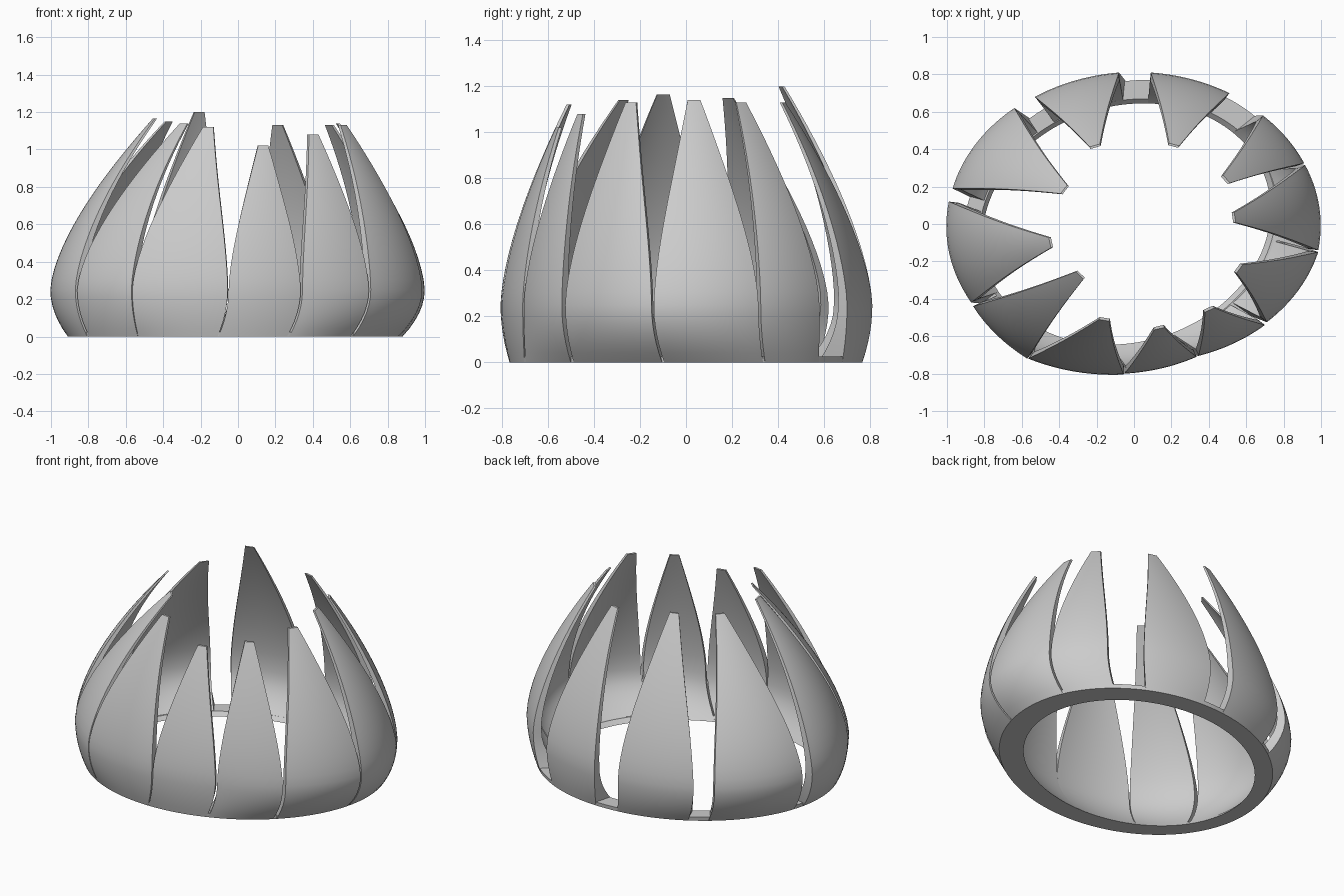
import bpy
import bmesh
import math
from mathutils import Vector

cube = bpy.data.objects.get("Cube")
if cube:
    bpy.data.objects.remove(cube, do_unlink=True)

DEPTH = 0.81        # half depth of the oval plan (half width is 1)
BELLY = 0.25        # height where every petal is widest
COLUMNS = 14

# Petals, counter-clockwise: start corner, end corner and tip centre in plan, tip height
PETALS = [
    ((-.08, .81), (-.53, .68), (-.21, .42), 1.20),
    ((-.64, .62), (-.97, .19), (-.375, .185), 1.15),
    ((-.99, .12), (-.87, -.42), (-.45, -.10), 1.165),
    ((-.86, -.44), (-.57, -.72), (-.29, -.275), 1.14),
    ((-.565, -.72), (-.055, -.805), (-.16, -.515), 1.12),
    ((-.05, -.80), (.335, -.71), (.135, -.56), 1.02),
    ((.345, -.705), (.70, -.54), (.405, -.46), 1.08),
    ((.71, -.525), (.985, -.15), (.565, -.24), 1.13),
    ((.985, -.14), (.915, .315), (.54, .035), 1.14),
    ((.91, .325), (.69, .58), (.495, .24), 1.13),
    ((.51, .70), (.09, .81), (.215, .425), 1.13),
]

# Pale grey clay
grey = bpy.data.materials.new("pale grey")
grey.use_nodes = True
COLOR = (0.6, 0.6, 0.6, 1)
grey.diffuse_color = COLOR
grey.node_tree.nodes["Principled BSDF"].inputs["Base Color"].default_value = COLOR


def skewed_oval(angle, rx, ry, skew, cx):
    """Point on an oval whose long axis is turned a little in plan."""
    return Vector((cx + rx * math.cos(angle - skew), ry * math.sin(angle + skew), 0))


def foot_outer(angle):
    return skewed_oval(angle, .895, .767, .05, -.015)


def foot_inner(angle):
    return skewed_oval(angle, .77, .645, .06, -.04)


def oval_arc(start, end):
    """Angles and plan points on the oval from one corner to another."""
    def polar(p):
        return math.atan2(p[1] / DEPTH, p[0]), math.hypot(p[0], p[1] / DEPTH)
    (a, ra), (b, rb) = polar(start), polar(end)
    b = a + (b - a) % math.tau
    angles, points = [], []
    for i in range(COLUMNS + 1):
        t = i / COLUMNS
        angle, radius = a + (b - a) * t, ra + (rb - ra) * t
        angles.append(angle)
        points.append(skewed_oval(angle, radius, radius * DEPTH, 0, 0))
    return angles, points


def finish(bm, name):
    bmesh.ops.recalc_face_normals(bm, faces=bm.faces)
    mesh = bpy.data.meshes.new(name)
    bm.to_mesh(mesh)
    bm.free()
    mesh.materials.append(grey)
    obj = bpy.data.objects.new(name, mesh)
    bpy.context.collection.objects.link(obj)
    bpy.ops.object.select_all(action='DESELECT')
    obj.select_set(True)
    bpy.context.view_layer.objects.active = obj
    bpy.ops.object.shade_smooth_by_angle(angle=math.radians(35))


def loft(loops, closed, name):
    """Skin a list of closed cross-section loops; cap or join the ends."""
    bm = bmesh.new()
    rows = [[bm.verts.new(p) for p in loop] for loop in loops]
    count = len(rows[0])
    pairs = list(zip(rows, rows[1:])) + ([(rows[-1], rows[0])] if closed else [])
    for low, high in pairs:
        for i in range(count):
            j = (i + 1) % count
            bm.faces.new((low[i], low[j], high[j], high[i]))
    if not closed:
        # Caps as quad strips between the outer and inner edge
        for row in (rows[0], rows[-1]):
            for i in range(count // 2 - 1):
                bm.faces.new((row[i], row[i + 1], row[-2 - i], row[-1 - i]))
    finish(bm, name)


def petal(start, end, tip, height, name):
    angles, belly = oval_arc(start, end)
    middle = (belly[0] + belly[-1]) / 2
    across = (belly[-1] - belly[0]).normalized() * 0.028
    lean = Vector((*tip, 0)) - middle
    loops = []
    # Rounded foot, thick at the bottom
    for i in range(6):
        t = i / 6
        rise = 1 - (1 - t) ** 2
        z = Vector((0, 0, BELLY * t))
        outer = [foot_outer(a).lerp(p, rise) + z for a, p in zip(angles, belly)]
        inner = [foot_inner(a).lerp(p * .945, rise) + z for a, p in zip(angles, belly)]
        loops.append(outer + inner[::-1])
    # Blade leaning in and narrowing to the blunt thin tip
    for i in range(17):
        s = i / 16
        z = Vector((0, 0, BELLY + (height - BELLY) * s))
        f = s ** 1.55
        narrow = f + .05 * math.sin(math.pi * f)
        flat = []
        for k, p in enumerate(belly):
            blunt = across * (2 * k / COLUMNS - 1)
            flat.append(middle + lean * f + (p - middle).lerp(blunt, narrow))
        outer = [p + z for p in flat]
        inner = [p * (.945 + .03 * s ** .6) + z for p in flat]
        loops.append(outer + inner[::-1])
    loft(loops, False, name)


for number, (start, end, tip, height) in enumerate(PETALS, 1):
    petal(start, end, tip, height, f"petal_{number}")

# Base ring joining the petals, its inner wall sloping outward
turn = [math.tau * i / 128 for i in range(128)]
lift = Vector((0, 0, .025))
loft([[foot_outer(a) for a in turn],
      [foot_outer(a) * 1.005 + lift for a in turn],
      [foot_inner(a).lerp(foot_outer(a), .2) + lift for a in turn],
      [foot_inner(a) for a in turn]], True, "base_ring")
